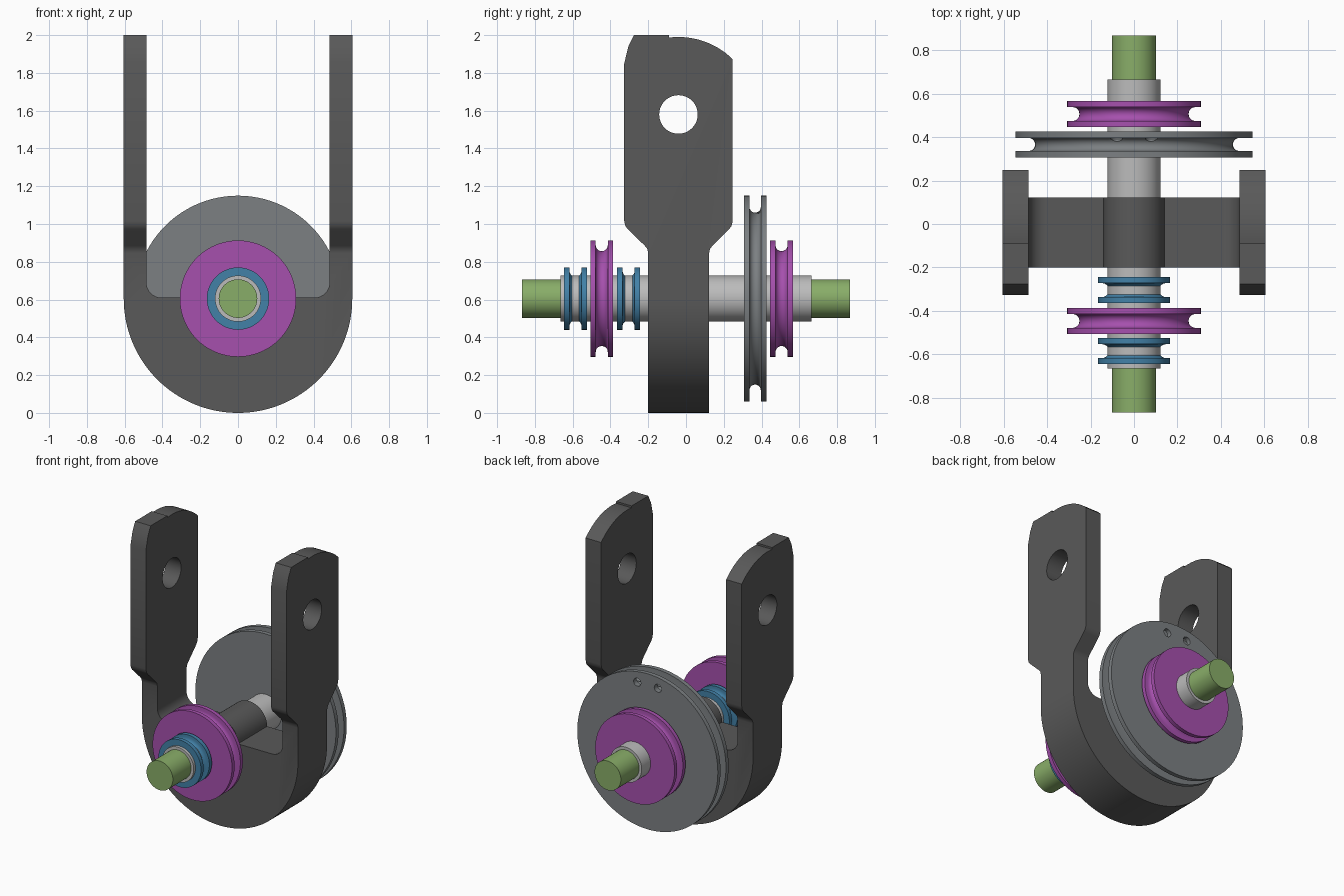
import bpy, bmesh
from math import sin, cos, pi, radians, sqrt

if "Cube" in bpy.data.objects:
    bpy.data.objects.remove(bpy.data.objects["Cube"])

AXIS_Z = 0.605


def arc(cx, cy, r, a0, a1, n):
    return [(cx + r * cos(radians(a0 + (a1 - a0) * i / n)),
             cy + r * sin(radians(a0 + (a1 - a0) * i / n))) for i in range(n + 1)]


def make(name, bm, color=None):
    bmesh.ops.recalc_face_normals(bm, faces=bm.faces)
    me = bpy.data.meshes.new(name)
    bm.to_mesh(me)
    bm.free()
    ob = bpy.data.objects.new(name, me)
    bpy.context.collection.objects.link(ob)
    if color:
        mat = bpy.data.materials.new(name + "_paint")
        mat.diffuse_color = (*color, 1)
        mat.use_nodes = True
        mat.node_tree.nodes["Principled BSDF"].inputs["Base Color"].default_value = mat.diffuse_color
        me.materials.append(mat)
    return ob


def prism(name, pts, to3d, depth, color=None):
    bm = bmesh.new()
    face = bm.faces.new([bm.verts.new(to3d(*p)) for p in pts])
    ext = bmesh.ops.extrude_face_region(bm, geom=[face])
    bmesh.ops.translate(bm, vec=depth,
                        verts=[g for g in ext["geom"] if isinstance(g, bmesh.types.BMVert)])
    return make(name, bm, color)


def lathe(name, profile, x=0, z=AXIS_Z, n=96, color=None):
    """Turn an (r, y) profile, starting and ending at r = 0, around a y axis."""
    bm = bmesh.new()
    rings = []
    for r, y in profile:
        if r < 1e-6:
            rings.append([bm.verts.new((x, y, z))] * n)
        else:
            rings.append([bm.verts.new((x + r * cos(2 * pi * i / n), y, z + r * sin(2 * pi * i / n)))
                          for i in range(n)])
    for a, b in zip(rings, rings[1:]):
        for i in range(n):
            j = (i + 1) % n
            bm.faces.new(list(dict.fromkeys([a[i], a[j], b[j], b[i]])))
    return make(name, bm, color)


def boolean(ob, cutter, op):
    mod = ob.modifiers.new(op, "BOOLEAN")
    mod.operation, mod.object, mod.solver = op, cutter, "EXACT"
    bpy.context.view_layer.objects.active = ob
    bpy.ops.object.modifier_apply(modifier=mod.name)
    bpy.data.objects.remove(cutter)


def pulley(name, y, r, depth, color, groove=0.032):
    h = 0.06
    neck = r - depth + groove
    prof = [(0, y - h), (r, y - h), (r, y - groove)]
    prof += [(neck - groove * sin(t * pi / 10), y - groove * cos(t * pi / 10)) for t in range(11)]
    prof += [(r, y + groove), (r, y + h), (0, y + h)]
    return lathe(name, prof, color=color)


# Fork: front U shape (with hub bump) intersected with the side outline
front = arc(0, AXIS_Z, 0.605, 180, 360, 64) + [(0.605, 2), (0.485, 2)]
front += arc(0.405, 0.69, 0.08, 0, -90, 8)
front += arc(0, 0.61, 0.14, 0, 180, 32)
front += arc(-0.405, 0.69, 0.08, -90, -180, 8) + [(-0.485, 2), (-0.605, 2)]
fork = prism("fork", front, lambda x, z: (x, -0.5, z), (0, 1, 0), (0.1, 0.1, 0.1))

side = [(-0.2, -0.1), (0.122, -0.1), (0.122, 0.845), (0.127, 0.868), (0.14, 0.885),
        (0.228, 0.972), (0.241, 0.99), (0.247, 1.015)]
side += arc(-0.04, 1.58, 0.41, 45.5, 97, 14)
side += [(-0.09, 2.0), (-0.275, 2.0), (-0.305, 1.94), (-0.327, 1.85), (-0.327, 1.015),
         (-0.321, 0.99), (-0.308, 0.972), (-0.218, 0.885), (-0.205, 0.868), (-0.2, 0.845)]
outline = prism("outline", side, lambda y, z: (-1, y, z), (2, 0, 0))
boolean(fork, outline, "INTERSECT")

# Pin hole through both arms
pin = prism("pin", arc(-0.04, 1.58, 0.102, 0, 352.5, 47), lambda y, z: (-1, y, z), (2, 0, 0))
boolean(fork, pin, "DIFFERENCE")

# Sleeve and axle
lathe("sleeve", [(0, -0.665), (0.122, -0.665), (0.122, 0.665), (0, 0.665)], color=(0.5, 0.5, 0.5))
lathe("axle", [(0, -0.867), (0.102, -0.867), (0.102, 0.867), (0, 0.867)], color=(0.25, 0.42, 0.14))

# Pulleys
BLUE, PURPLE = (0.055, 0.22, 0.39), (0.38, 0.08, 0.42)
pulley("outer_small_pulley", -0.585, 0.165, 0.05, BLUE)
pulley("inner_small_pulley", -0.304, 0.165, 0.05, BLUE)
pulley("front_medium_pulley", -0.446, 0.308, 0.057, PURPLE)
pulley("rear_medium_pulley", 0.506, 0.308, 0.057, PURPLE)
large = pulley("large_pulley", 0.366, 0.545, 0.09, (0.2, 0.215, 0.225), 0.03)

# Two drilled holes in the large pulley's rear face
for x in (-0.08, 0.08):
    drill = lathe("drill", [(0, 0.37), (0.028, 0.39), (0.028, 0.5), (0, 0.5)], x=x, z=1.07, n=24)
    boolean(large, drill, "DIFFERENCE")

bpy.ops.object.select_all(action="SELECT")
bpy.context.view_layer.objects.active = fork
bpy.ops.object.shade_smooth_by_angle(angle=radians(30))
